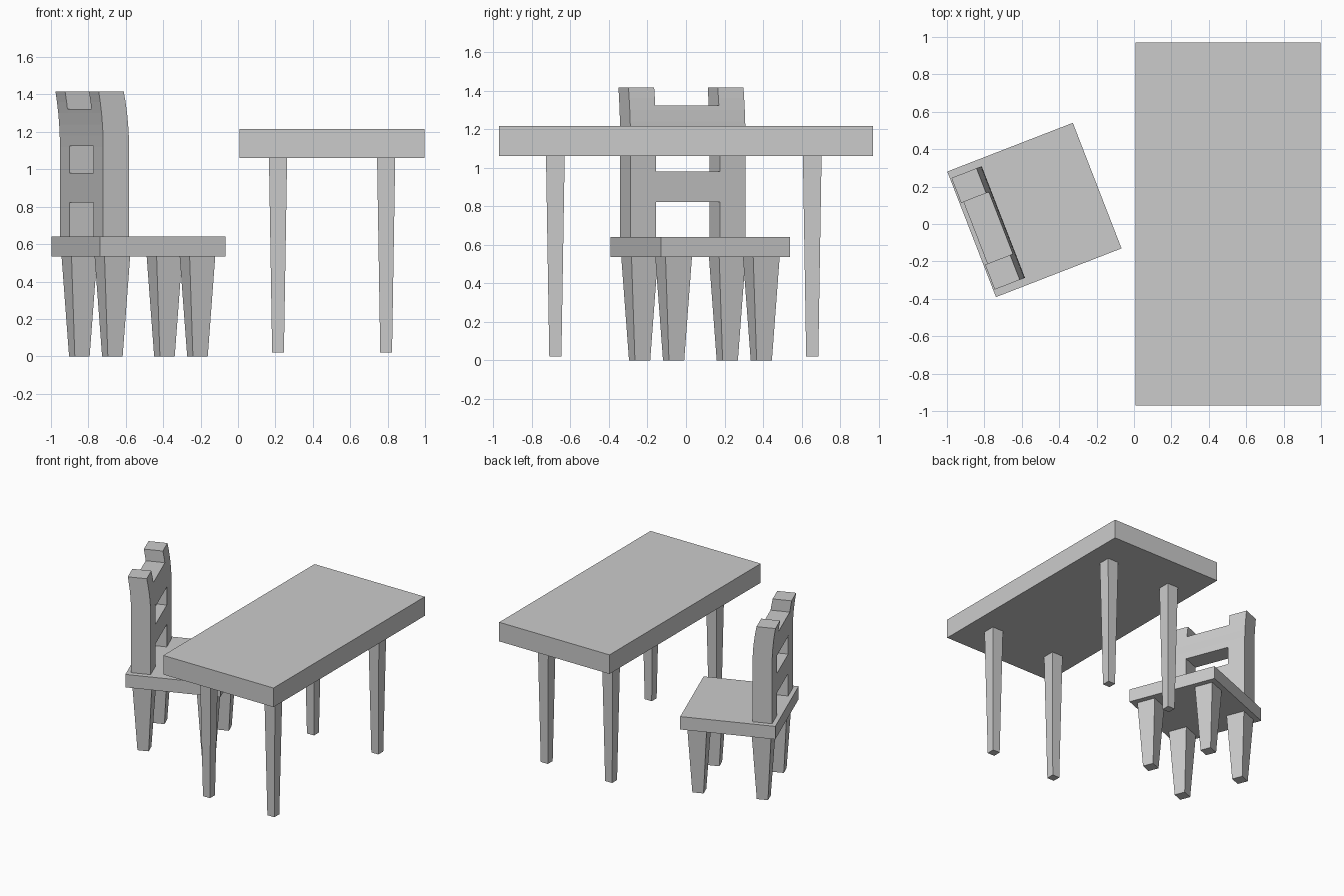
import bpy, bmesh
from math import radians
from mathutils import Matrix

if "Cube" in bpy.data.objects:
    bpy.data.objects.remove(bpy.data.objects["Cube"])

CHAIR = Matrix.Translation((-0.5325, 0.075, 0)) @ Matrix.Rotation(radians(21.2), 4, 'Z')
TABLE = Matrix.Translation((0.503, 0, 0))


def finish(name, bm, frame):
    bmesh.ops.recalc_face_normals(bm, faces=bm.faces)
    mesh = bpy.data.meshes.new(name)
    bm.to_mesh(mesh)
    bm.free()
    obj = bpy.data.objects.new(name, mesh)
    obj.matrix_world = frame
    bpy.context.collection.objects.link(obj)


def taper(name, frame, x, y, z0, z1, bottom, top):
    """Box from z0 to z1 with (width, depth) given at the bottom and top."""
    bm = bmesh.new()
    bmesh.ops.create_cube(bm, size=1)
    for v in bm.verts:
        w, d = top if v.co.z > 0 else bottom
        v.co = (x + v.co.x * w, y + v.co.y * d, z1 if v.co.z > 0 else z0)
    finish(name, bm, frame)


def back_piece(name, y0, y1, z0, z1):
    """Slice of the chair back; it leans backward in a curve near the top."""
    def lean(z):
        return -0.03 * (max(0, z - 1.12) / 0.295) ** 2
    heights = [z0] + [z for z in (1.12, 1.18, 1.24, 1.30, 1.36) if z0 < z < z1] + [z1]
    profile = [(-0.178 + lean(z), z) for z in heights]
    profile += [(-0.326 + 0.85 * lean(z), z) for z in reversed(heights)]
    bm = bmesh.new()
    face = bm.faces.new([bm.verts.new((x, y0, z)) for x, z in profile])
    ext = bmesh.ops.extrude_face_region(bm, geom=[face], use_keep_orig=True)
    verts = [g for g in ext['geom'] if isinstance(g, bmesh.types.BMVert)]
    bmesh.ops.translate(bm, verts=verts, vec=(0, y1 - y0, 0))
    finish(name, bm, CHAIR)


# Table top and four slender legs
taper("table_top", TABLE, 0, 0, 1.06, 1.215, (0.99, 1.94), (0.99, 1.94))
for sx, side in ((-1, "left"), (1, "right")):
    for y, end in ((-0.678, "front"), (0.655, "rear")):
        taper(f"table_leg_{end}_{side}", TABLE, sx * 0.289, y, 0.02, 1.06,
              (0.063, 0.063), (0.097, 0.097))

# Chair seat and four stout legs
taper("chair_seat", CHAIR, 0, 0, 0.535, 0.64, (0.72, 0.72), (0.72, 0.72))
for sx, end in ((-1, "back"), (1, "front")):
    for sy, side in ((-1, "right"), (1, "left")):
        taper(f"chair_leg_{end}_{side}", CHAIR, sx * 0.244, sy * 0.244, 0, 0.535,
              (0.085, 0.085), (0.147, 0.147))

# Chair back: two posts and two rails
back_piece("back_post_right", -0.32, -0.177, 0.64, 1.415)
back_piece("back_post_left", 0.177, 0.32, 0.64, 1.415)
back_piece("back_rail_middle", -0.177, 0.177, 0.822, 0.98)
back_piece("back_rail_top", -0.177, 0.177, 1.125, 1.322)
